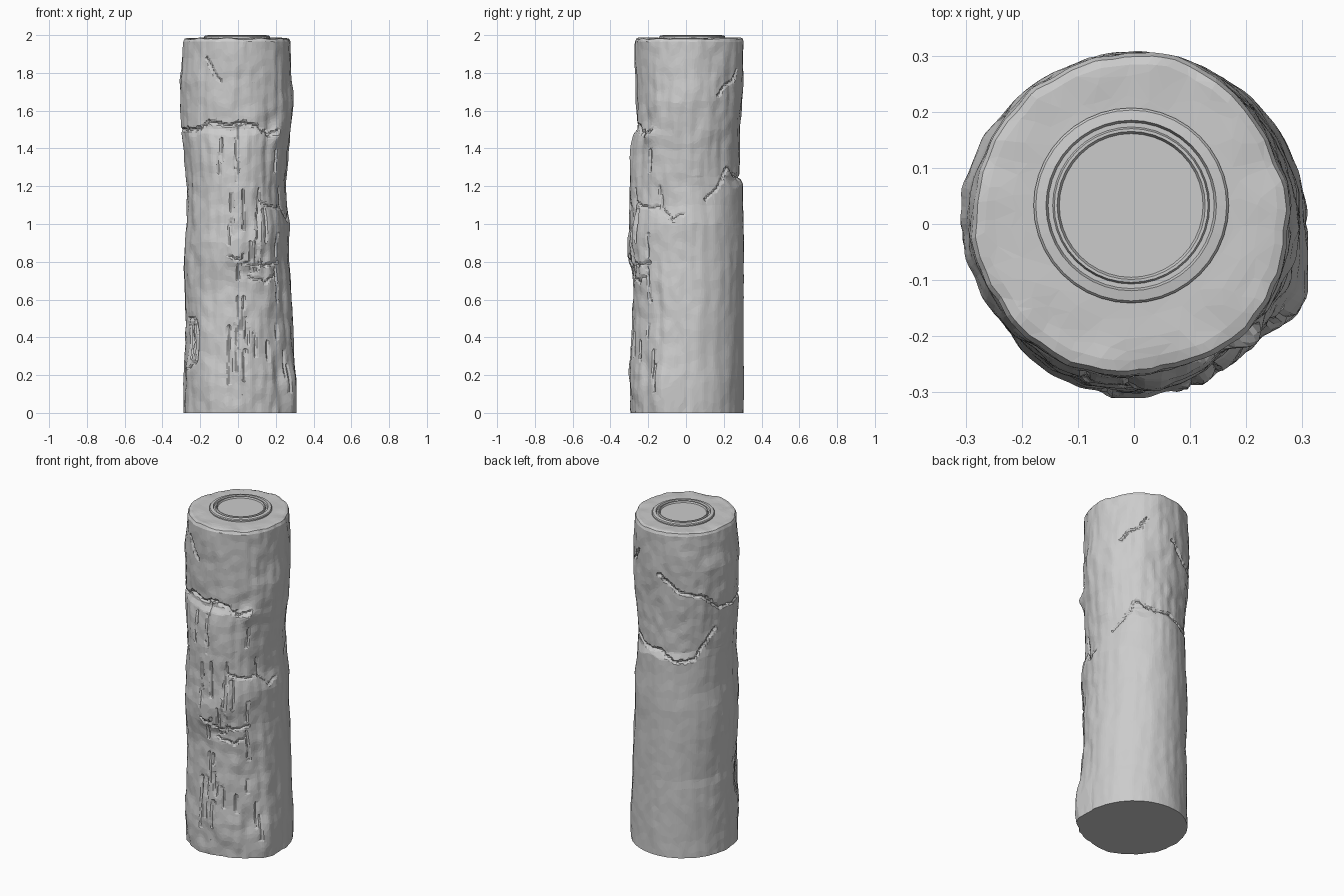
import bpy, bmesh, math, random
from mathutils import Vector, noise

if "Cube" in bpy.data.objects:
    bpy.data.objects.remove(bpy.data.objects["Cube"])

random.seed(4)
SIDES, ROWS = 180, 230
TOP = 1.985
RING = Vector((-0.005, 0.033, 0))

# silhouette profiles, (height, reach) for each of the four sides
LEFT = [(0, .288), (.2, .285), (.42, .28), (.47, .273), (.6, .28), (.72, .288), (.9, .282), (1, .27),
        (1.2, .27), (1.4, .285), (1.6, .305), (1.75, .31), (1.88, .292), (2, .288)]
RIGHT = [(0, .305), (.2, .305), (.35, .297), (.5, .288), (.7, .28), (.8, .27), (1, .275), (1.1, .256),
         (1.2, .25), (1.4, .265), (1.5, .28), (1.65, .292), (1.8, .282), (2, .274)]
FRONT = [(0, .29), (.2, .3), (.4, .285), (.5, .278), (.7, .284), (.8, .3), (.9, .31), (1, .302), (1.1, .298),
         (1.2, .3), (1.4, .29), (1.47, .28), (1.5, .26), (1.7, .26), (1.85, .267), (2, .27)]
BACK = [(0, .305), (1, .305), (1.21, .3), (1.25, .28), (1.4, .283), (1.55, .29), (1.7, .3), (1.85, .306), (2, .305)]

# cracks: (depth, [(angle in degrees, height), ...])
CRACKS = [
    (.016, [(222, 1.5), (240, 1.54), (258, 1.52), (272, 1.54), (290, 1.52), (305, 1.47), (318, 1.5)]),
    (.014, [(95, 1.72), (118, 1.62), (140, 1.6), (165, 1.5), (190, 1.5), (222, 1.5)]),
    (.014, [(50, 1.3), (75, 1.24), (95, 1.25), (115, 1.19), (135, 1.2), (150, 1.32), (160, 1.38)]),
    (.010, [(20, 1.13), (35, 1.2), (50, 1.3)]),
    (.012, [(35, 1.68), (45, 1.74), (55, 1.75), (62, 1.82)]),
    (.010, [(236, 1.88), (246, 1.8), (252, 1.76)]),
    (.010, [(332, 1.2), (335, 1.08), (345, 1.02), (357, 1.05)]),
    (.012, [(262, .83), (280, .79), (300, .78), (320, .8)]),
    (.010, [(283, .73), (300, .69), (315, .74)]),
    (.010, [(296, 1.12), (312, 1.08), (330, 1.09)]),
    (.010, [(197, .5), (215, .5), (222, .42), (220, .28), (205, .24)]),
]
# short vertical bark splits, mostly on the front
for i in range(38):
    a = random.gauss(278, 22)
    z = random.choice((random.uniform(.1, .8), random.uniform(.6, 1.4)))
    CRACKS.append((.01, [(a, z), (a + random.uniform(-2, 2), z + random.uniform(.05, .18))]))
for a in (203, 208, 213):
    CRACKS.append((.012, [(a, .3), (a + 1, .46)]))

# dents and knots: (angle, height, angular size, vertical size, amount)
LUMPS = [(334, .08, 17, .16, .035), (316, .22, 9, .09, -.018), (316, 1.47, 7, .04, .025),
         (310, 1.55, 9, .05, -.012), (340, 1.1, 12, .07, -.01), (300, .95, 14, .08, .008),
         (208, .37, 12, .1, -.012), (200, .22, 12, .06, .008), (280, .74, 12, .03, -.01)]

SEGS = []
for depth, pts in CRACKS:
    for p, q in zip(pts, pts[1:]):
        SEGS.append((depth, Vector((p[0] * .0052, p[1])), Vector((q[0] * .0052, q[1]))))


def reach(profile, z):
    for (z0, r0), (z1, r1) in zip(profile, profile[1:]):
        if z <= z1:
            return r0 + (r1 - r0) * (z - z0) / (z1 - z0)
    return profile[-1][1]


def surface(deg, z):
    """Point on the rough side of the log."""
    a = math.radians(deg)
    c, s = math.cos(a), math.sin(a)
    warp = z + .03 * noise.noise((c * 3, s * 3, 7)) * min(1, z * 4, (2 - z) * 4)
    p = Vector((c * reach(RIGHT if c > 0 else LEFT, warp), s * reach(BACK if s > 0 else FRONT, warp), 0))
    rough = .35 + .65 * max(0, min(1, .5 - s))
    if z > 1.25:
        rough = .8
    d = rough * (.010 * noise.noise((c * 2.2, s * 2.2, z * 5))
                 + .007 * noise.noise((c * 7, s * 7, z * 4)) + .005 * noise.noise((c * 6, s * 6, z * 15)))
    for la, lz, wa, wz, amt in LUMPS:
        e = ((deg - la) / wa) ** 2 + ((z - lz) / wz) ** 2
        if e < 4:
            d += amt * math.exp(-e * 1.2)
    uv = Vector((deg * .0052 + .006 * noise.noise((deg * .3, z * 25, 1)),
                 z + .014 * noise.noise((deg * .2, z * 6, 3))))
    cut = 0
    for depth, p0, p1 in SEGS:
        if not min(p0.y, p1.y) - .03 < uv.y < max(p0.y, p1.y) + .03:
            continue
        if not min(p0.x, p1.x) - .03 < uv.x < max(p0.x, p1.x) + .03:
            continue
        t = max(0, min(1, (uv - p0).dot(p1 - p0) / (p1 - p0).length_squared))
        cut = max(cut, depth * (1 - (uv - p0.lerp(p1, t)).length / .011))
    p += p.normalized() * (d - cut)
    # keep within the overall footprint
    p.x, p.y = max(-.31, min(.31, p.x)), max(-.31, min(.308, p.y))
    p.z = z
    return p


def skin(name, rings, cap_start, cap_end):
    bm = bmesh.new()
    loops = [[bm.verts.new(p) for p in ring] for ring in rings]
    for lo, hi in zip(loops, loops[1:]):
        n = len(lo)
        for i in range(n):
            bm.faces.new((lo[i], lo[(i + 1) % n], hi[(i + 1) % n], hi[i]))
    if cap_start:
        bm.faces.new(loops[0][::-1])
    if cap_end:
        bm.faces.new(loops[-1])
    me = bpy.data.meshes.new(name)
    bm.to_mesh(me)
    bm.free()
    ob = bpy.data.objects.new(name, me)
    bpy.context.collection.objects.link(ob)
    return ob


# log: rough side, worn upper edge, uneven cut end
angles = [360 * i / SIDES for i in range(SIDES)]
rings = [[surface(a, (TOP - .02) * j / ROWS) for a in angles] for j in range(ROWS + 1)]
edge = rings[-1]
for k in range(1, 9):
    t = k / 8
    ring = []
    for a, p in zip(angles, edge):
        r = math.radians(a)
        inner = RING + Vector((math.cos(r), math.sin(r), 0)) * .165
        q = Vector((p.x, p.y, 0)).lerp(inner, .06 + .94 * (k - 1) / 7)
        q.z = TOP + .008 * (1 - t) * noise.noise((q.x * 14, q.y * 14, 5)) - (.004 if k == 1 else 0)
        ring.append(q)
    rings.append(ring)
log = skin("log", rings, True, True)
dec = log.modifiers.new("chipped_facets", 'DECIMATE')
dec.ratio = .2

# turned rings on the cut end
PROFILE = [(.174, 1.975), (.174, 1.992), (.170, 1.997), (.152, 2.0), (.148, 1.99), (.140, 1.99),
           (.137, 1.999), (.132, 1.999), (.128, 1.99)]
turned = [[RING + Vector((r * math.cos(math.tau * i / 40), r * math.sin(math.tau * i / 40), z))
           for i in range(40)] for r, z in PROFILE]
skin("end_rings", turned, False, True)
